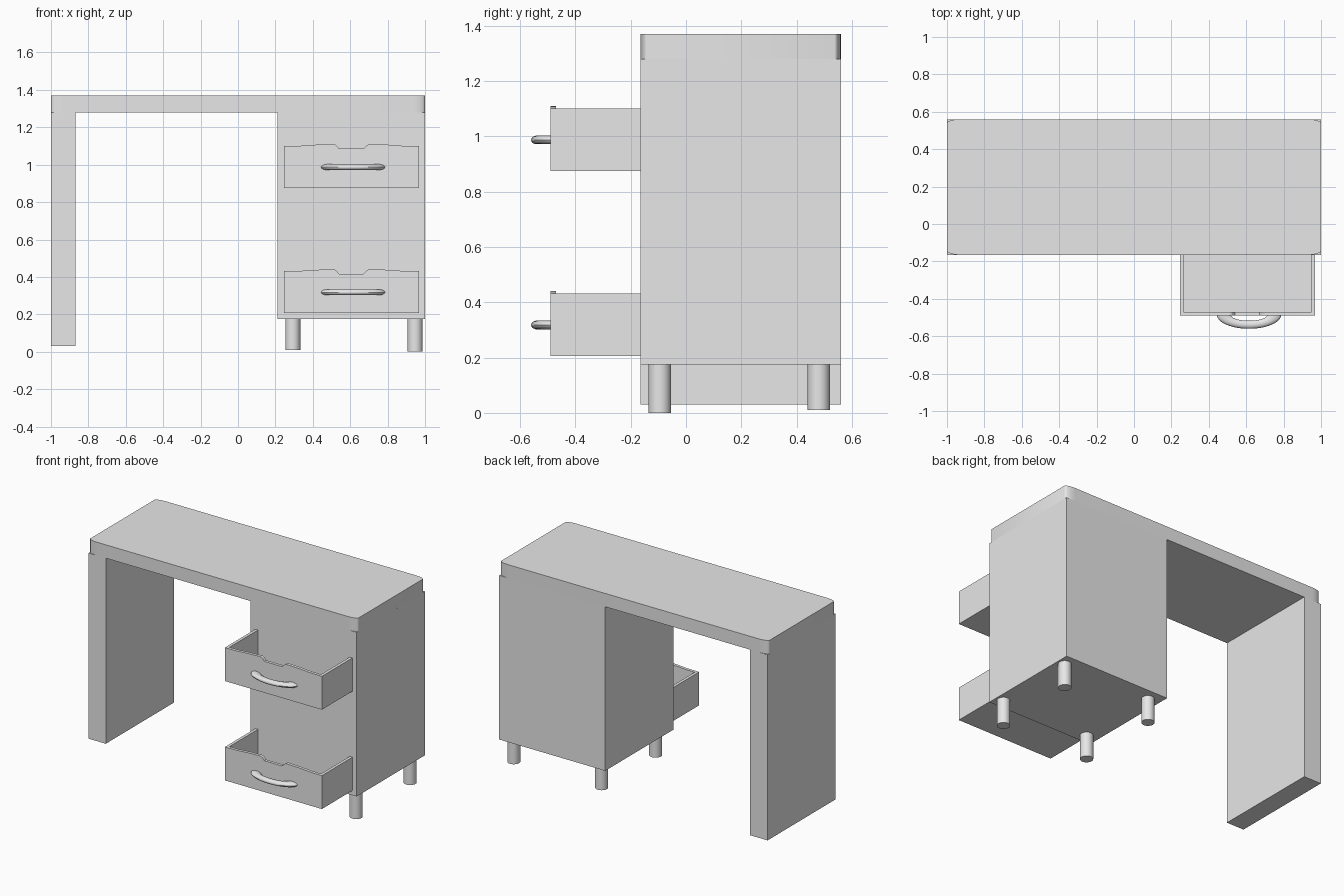
import bpy, bmesh, math

if "Cube" in bpy.data.objects:
    bpy.data.objects.remove(bpy.data.objects["Cube"])

grey = bpy.data.materials.new("plain_grey")
grey.diffuse_color = (0.8, 0.8, 0.8, 1)
grey.use_nodes = True
grey.node_tree.nodes["Principled BSDF"].inputs["Base Color"].default_value = grey.diffuse_color


def finish(name, bm, smooth=False):
    bmesh.ops.recalc_face_normals(bm, faces=bm.faces)
    me = bpy.data.meshes.new(name)
    bm.to_mesh(me)
    bm.free()
    me.materials.append(grey)
    ob = bpy.data.objects.new(name, me)
    bpy.context.collection.objects.link(ob)
    if smooth:
        bpy.ops.object.select_all(action='DESELECT')
        ob.select_set(True)
        bpy.context.view_layer.objects.active = ob
        bpy.ops.object.shade_smooth_by_angle(angle=math.radians(35))
    return ob


def add_box(bm, x0, x1, y0, y1, z0, z1):
    v = bmesh.ops.create_cube(bm, size=1)["verts"]
    for p in v:
        p.co = (x1 if p.co.x > 0 else x0,
                y1 if p.co.y > 0 else y0,
                z1 if p.co.z > 0 else z0)


def box(name, *dims):
    bm = bmesh.new()
    add_box(bm, *dims)
    return finish(name, bm)


def prism(name, pts, offset, smooth=False):
    # closed outline pushed along an offset vector
    bm = bmesh.new()
    f = bm.faces.new([bm.verts.new(p) for p in pts])
    r = bmesh.ops.extrude_face_region(bm, geom=[f], use_keep_orig=True)
    bmesh.ops.translate(bm, vec=offset,
                        verts=[g for g in r["geom"] if isinstance(g, bmesh.types.BMVert)])
    return finish(name, bm, smooth)


Y0, Y1 = -0.165, 0.56      # front and back of the carcass
TOP, UNDER = 1.37, 1.28    # worktop heights

# Worktop with stretched round corners
rx, ry, n = 0.07, 0.023, 8
outline = []
for cx, cy, start in ((1 - rx, Y1 - ry, 0), (-1 + rx, Y1 - ry, 90),
                      (-1 + rx, Y0 + ry, 180), (1 - rx, Y0 + ry, 270)):
    for i in range(n + 1):
        a = math.radians(start + 90 * i / n)
        outline.append((cx + rx * math.cos(a), cy + ry * math.sin(a), UNDER))
prism("worktop", outline, (0, 0, TOP - UNDER), True)

# Side panel and drawer cabinet
box("side_panel", -1, -0.87, Y0, Y1, 0.03, UNDER)
box("cabinet", 0.21, 1, Y0, Y1, 0.175, UNDER)

# Round feet (only the front right one reaches the floor)
for x in (0.293, 0.947):
    for y in (-0.095, 0.48):
        bottom = 0.0 if x > 0.5 and y < 0 else 0.01
        pts = [(x + 0.04 * math.cos(2 * math.pi * i / 32),
                y + 0.04 * math.sin(2 * math.pi * i / 32), bottom) for i in range(32)]
        prism("foot", pts, (0, 0, 0.18 - bottom), True)


def drawer(label, z):
    xa, xb, ya, yb = 0.245, 0.968, -0.49, -0.15
    t = 0.02
    # Shaped front with a finger notch
    top = [(xb, 0.225), (0.88, 0.226), (0.80, 0.232), (0.70, 0.235), (0.69, 0.229),
           (0.67, 0.211), (0.54, 0.211), (0.525, 0.229), (0.515, 0.235), (0.42, 0.232),
           (0.33, 0.226), (xa, 0.225)]
    prism(label + "_drawer_front",
          [(x, ya, z + h) for x, h in [(xa, 0), (xb, 0)] + top], (0, t, 0))
    # Open tray: floor and two walls
    bm = bmesh.new()
    add_box(bm, xa + t, xb - t, ya + t, yb, z, z + t)
    add_box(bm, xa, xa + t, ya + t, yb, z, z + 0.225)
    add_box(bm, xb - t, xb, ya + t, yb, z, z + 0.225)
    finish(label + "_drawer_tray", bm)
    # Bow handle swept between an inner and an outer ellipse
    bm = bmesh.new()
    cx, cy, cz, steps, sides = 0.615, -0.485, z + 0.112, 24, 14
    rings = []
    for i in range(steps + 1):
        a = math.pi * i / steps
        ox, oy = 0.172 * math.cos(a), -0.075 * math.sin(a)
        ix, iy = 0.098 * math.cos(a), -0.032 * math.sin(a)
        ring = []
        for k in range(sides):
            p = 2 * math.pi * k / sides
            w = 0.5 + 0.5 * math.cos(p)
            ring.append(bm.verts.new((cx + ix + (ox - ix) * w,
                                      cy + iy + (oy - iy) * w,
                                      cz + 0.016 * math.sin(p))))
        rings.append(ring)
    for r, s in zip(rings, rings[1:]):
        for k in range(sides):
            m = (k + 1) % sides
            bm.faces.new((r[k], r[m], s[m], s[k]))
    bm.faces.new(rings[0])
    bm.faces.new(rings[-1])
    finish(label + "_handle", bm, True)


drawer("upper", 0.875)
drawer("lower", 0.206)
